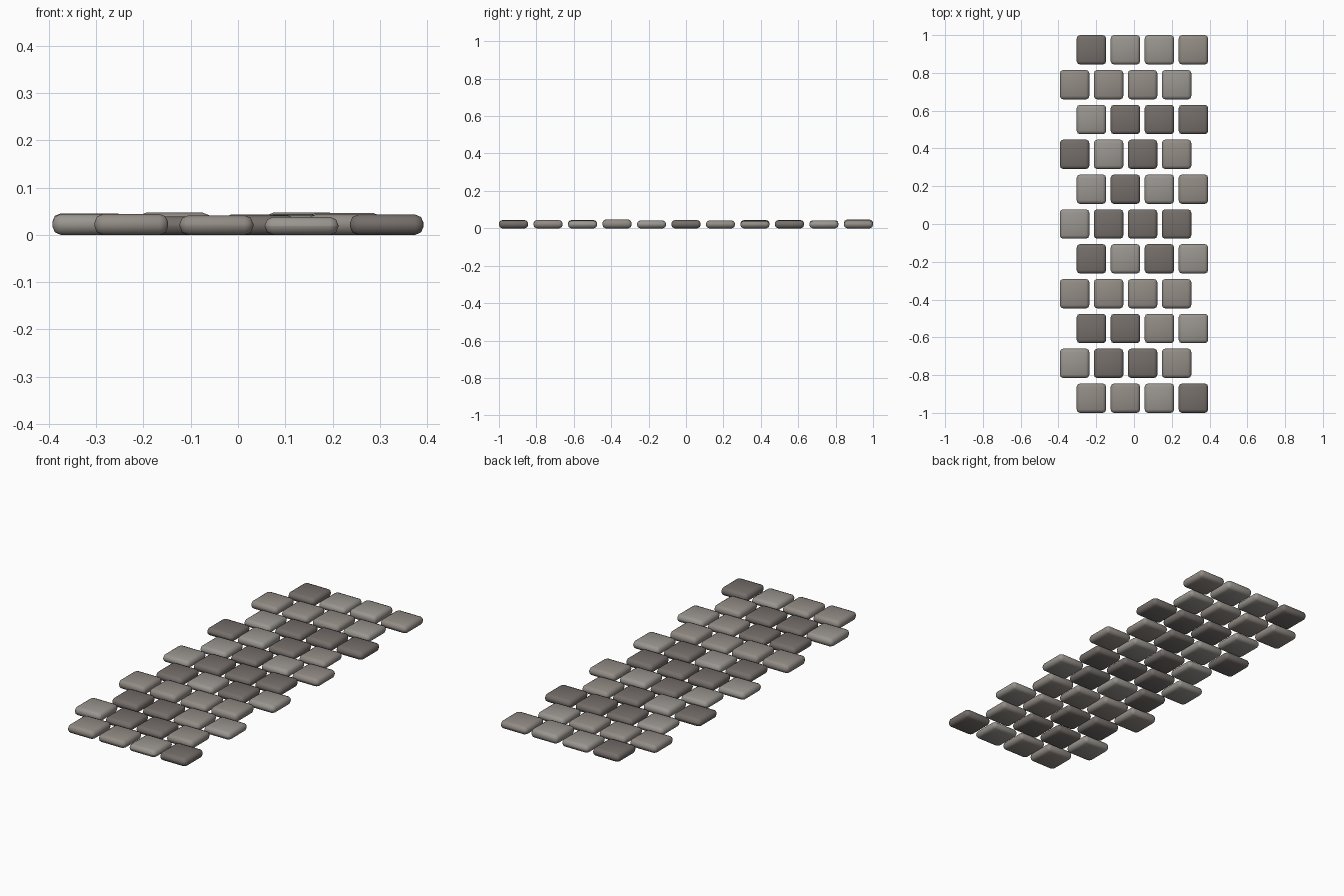
import bpy, random

if "Cube" in bpy.data.objects:
    bpy.data.objects.remove(bpy.data.objects["Cube"])

random.seed(4)
SIZE = 0.156            # side of each paving stone
STEP_X, STEP_Y = 0.18, 0.1844

# stone colours: dark, medium, light
COLORS = {"D": (0.175, 0.155, 0.142, 1), "M": (0.29, 0.26, 0.235, 1), "L": (0.32, 0.30, 0.275, 1)}
MATS = {}
for key, col in COLORS.items():
    MATS[key] = bpy.data.materials.new("stone_" + key)
    MATS[key].diffuse_color = col

# shade pattern and tallest stone of each row, front to back
ROWS = ["MMLD", "LDDM", "DDML", "MMMM", "DLDL", "LDDD", "LDLM", "DLDM", "LDDD", "MMML", "DLLM"]
TOPS = [0.044, 0.044, 0.044, 0.047, 0.042, 0.044, 0.042, 0.044, 0.044, 0.043, 0.047]
FRONT = [0.044, 0.041, 0.038, 0.043]


def stone(name, x, y, h, mat):
    """Rounded slab resting on the ground."""
    bpy.ops.mesh.primitive_cube_add(size=1, location=(x, y, h / 2))
    ob = bpy.context.object
    ob.name = name
    ob.scale = (SIZE, SIZE, h)
    bpy.ops.object.transform_apply(location=False, rotation=False, scale=True)
    bev = ob.modifiers.new("round_edges", 'BEVEL')
    bev.width = 0.018
    bev.segments = 2
    bpy.ops.object.shade_smooth()
    ob.data.materials.append(mat)


# staggered rows of four stones
for r, shades in enumerate(ROWS):
    shift = 0.0445 if r % 2 == 0 else -0.0445
    tallest = random.randrange(4)
    for c, shade in enumerate(shades):
        x = (c - 1.5) * STEP_X + shift
        y = (r - 5) * STEP_Y
        h = TOPS[r] if c == tallest else random.uniform(0.039, TOPS[r])
        if r == 0:
            h = FRONT[c]
        stone(f"paving_stone_{r + 1}_{c + 1}", x, y, h, MATS[shade])

for m in bpy.data.materials:
    if m.users and not m.is_grease_pencil:
        m.use_nodes = True
        m.node_tree.nodes["Principled BSDF"].inputs["Base Color"].default_value = m.diffuse_color
